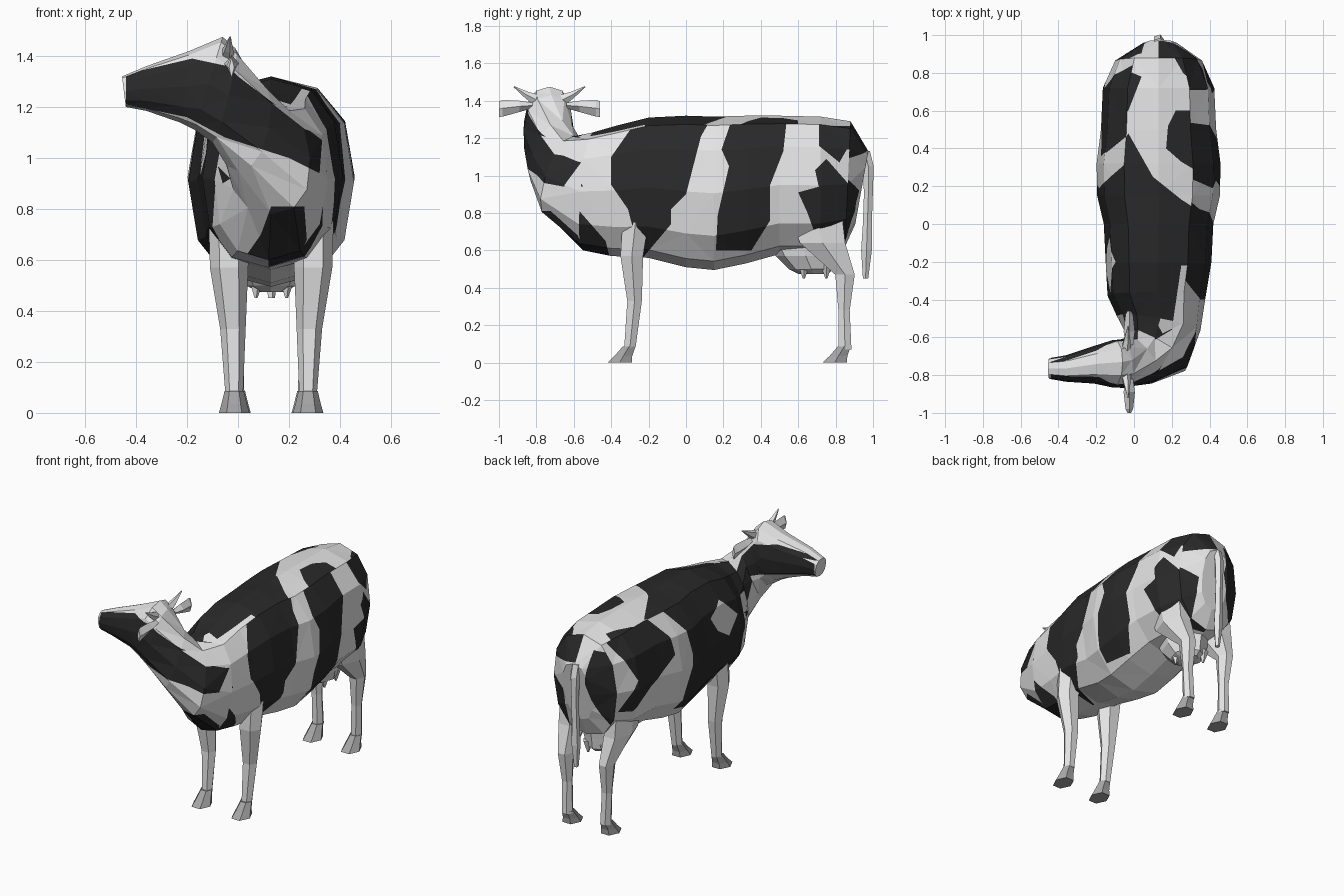
import bpy, bmesh, math
from mathutils import Vector as V

if "Cube" in bpy.data.objects:
    bpy.data.objects.remove(bpy.data.objects["Cube"])

CX, HY = 0.13, -0.73          # body centre line (x) and head centre line (y)


def material(name, c):
    m = bpy.data.materials.new(name)
    m.diffuse_color = (c, c, c, 1)
    m.use_nodes = True
    m.node_tree.nodes["Principled BSDF"].inputs["Base Color"].default_value = m.diffuse_color
    return m


WHITE = material("white hide", 0.78)
BLACK = material("black hide", 0.022)
HOOF = material("grey hoof", 0.38)


def ring(c, u, v, n, p=1.0):
    """Rounded cross-section around c, spanned by half axes u and v."""
    f = lambda t: math.copysign(abs(t) ** p, t) if abs(t) > 1e-6 else 0.0
    a = [2 * math.pi * i / n for i in range(n)]
    return [V(c) + V(u) * f(math.cos(t)) + V(v) * f(math.sin(t)) for t in a]


def loft(rings):
    bm = bmesh.new()
    rows = [[bm.verts.new(p) for p in r] for r in rings]
    n = len(rows[0])
    for a, b in zip(rows, rows[1:]):
        for i in range(n):
            bm.faces.new((a[i], a[(i + 1) % n], b[(i + 1) % n], b[i]))
    bm.faces.new(rows[0][::-1])
    bm.faces.new(rows[-1])
    bmesh.ops.recalc_face_normals(bm, faces=bm.faces)
    return bm


def finish(bm, name, *mats):
    me = bpy.data.meshes.new(name)
    bm.to_mesh(me)
    bm.free()
    for m in mats:
        me.materials.append(m)
    ob = bpy.data.objects.new(name, me)
    bpy.context.collection.objects.link(ob)
    return ob


# Body, neck and head: top point, bottom point, half width, yaw of each section
def trunk(y, top, bottom, w):
    return (CX, y, top), (CX, y, bottom), w, 0


sections = [
    ((CX + .01, .975, 1.13), (CX, .905, .74), .10, 0),
    ((CX, .88, 1.29), (CX, .85, .62), .23, 0),
    trunk(.72, 1.315, .58, .295), trunk(.5, 1.32, .58, .305),
    trunk(.32, 1.32, .53, .328), trunk(.15, 1.315, .495, .325),
    trunk(0, 1.32, .51, .29), trunk(-.2, 1.31, .56, .28),
    ((.12, -.36, 1.27), (.12, -.40, .57), .26, 0),
    ((.14, -.50, 1.23), (.12, -.55, .60), .225, -10),
    ((.11, -.60, 1.21), (.13, -.73, .78), .185, -28),
    ((.07, -.66, 1.29), (.00, -.78, .95), .135, -50),
    ((-.01, -.72, 1.43), (-.10, -.76, 1.06), .13, -82),
    ((-.06, -.73, 1.475), (-.17, -.75, 1.11), .125, -90),
    ((-.19, -.74, 1.42), (-.23, -.75, 1.14), .10, -90),
    ((-.36, -.765, 1.36), (-.36, -.765, 1.185), .07, -90),
    ((-.455, -.765, 1.32), (-.44, -.765, 1.2), .055, -90)]
rings = []
for t, b, w, yaw in sections:
    t, b, yaw = V(t), V(b), math.radians(yaw)
    rings.append(ring((t + b) / 2, V((math.cos(yaw), math.sin(yaw), 0)) * w,
                      (t - b) / 2, 12, 0.85))
body = loft(rings)
bmesh.ops.triangulate(body, faces=body.faces)

# Sort body faces into sides, so each patch is cut only into its own side
RIGHT, LEFT, TOP, FRONT, BACK, INNER = range(1, 7)
side = body.faces.layers.int.new("side")
for f in body.faces:
    c, n = f.calc_center_median(), f.normal
    if c.y < -.5 and n.y < -.25:
        s = FRONT
    elif c.y < -.6 and c.x < .08 and n.z < .6:
        s = INNER if n.x < .25 else 0
    elif n.z > .75:
        s = TOP if c.y > -.66 else 0
    elif c.y > .7 and n.y > .6:
        s = BACK
    else:
        s = RIGHT if n.x > 0 else LEFT
    f[side] = s


def inside(p, poly):
    hit = False
    for (x1, y1), (x2, y2) in zip(poly, poly[1:] + poly[:1]):
        if (y1 > p[1]) != (y2 > p[1]) and p[0] < x1 + (p[1] - y1) * (x2 - x1) / (y2 - y1):
            hit = not hit
    return hit


def patch(where, poly, colour=1):
    """Cut a polygon's outline into one side of the body and colour it."""
    drop = 0 if where in (RIGHT, LEFT) else 2 if where == TOP else 1
    i, j = [k for k in range(3) if k != drop]
    axis = V([float(k == drop) for k in range(3)])
    lo = [min(p[k] for p in poly) for k in (0, 1)]
    hi = [max(p[k] for p in poly) for k in (0, 1)]

    def overlaps(f):
        us, vs = [v.co[i] for v in f.verts], [v.co[j] for v in f.verts]
        return (f[side] == where and max(us) > lo[0] and min(us) < hi[0]
                and max(vs) > lo[1] and min(vs) < hi[1])

    for a, b in zip(poly, poly[1:] + poly[:1]):
        faces = [f for f in body.faces if overlaps(f)]
        geom = set(faces)
        for f in faces:
            geom.update(f.edges, f.verts)
        co, d = V((0, 0, 0)), V((0, 0, 0))
        co[i], co[j], d[i], d[j] = a[0], a[1], b[0] - a[0], b[1] - a[1]
        bmesh.ops.bisect_plane(body, geom=list(geom), dist=1e-5, plane_co=co,
                               plane_no=d.cross(axis).normalized())
    for f in body.faces:
        c = f.calc_center_median()
        if f[side] == where and inside((c[i], c[j]), poly):
            f.material_index = colour


# Right flank: shoulder band, middle band, haunch, rump, neck stripe, chest
patch(RIGHT, [(-.40, 1.10), (-.19, 1.4), (.19, 1.4), (.08, 1.21), (0, .90),
              (-.08, .82), (-.08, .74), (-.24, .55), (-.31, .82), (-.40, .95)])
patch(RIGHT, [(.19, 1.14), (.28, 1.4), (.55, 1.4), (.52, 1.13), (.45, .95),
              (.45, .76), (.35, .60), (.16, .60), (.17, .79), (.23, 1.05)])
patch(RIGHT, [(.60, .91), (.71, .94), (.69, 1.03), (.75, 1.09), (.90, .92),
              (.90, .75), (.86, .60), (.70, .66), (.65, .80)])
patch(RIGHT, [(.71, 1.16), (.71, 1.4), (1, 1.4), (1, 1.07), (.9, 1.14), (.86, 1.14), (.82, 1.07)])
patch(RIGHT, [(-.9, 1.25), (-.75, 1.11), (-.57, .98), (-.55, .94), (-.7, .97), (-.9, 1.12)])
patch(RIGHT, [(-.8, .81), (-.57, .81), (-.5, .73), (-.43, .65), (-.4, .53), (-.8, .53)])
# Left flank: shoulder with a white spot, hip
patch(LEFT, [(.40, 1.4), (.22, 1.14), (.19, .98), (.28, .63), (.01, .56), (-.15, .62),
             (-.40, .68), (-.5, .92), (-.62, 1.05), (-.7, 1.4)])
patch(LEFT, [(-.07, 1.1), (-.2, 1.17), (-.36, 1.02), (-.24, .93), (-.13, 1.0)], 0)
patch(LEFT, [(.84, 1.25), (.78, 1.4), (.55, 1.4), (.38, 1.16), (.36, 1.04),
             (.60, .92), (.74, .80), (.84, .82), (.72, 1.0)])
# Back line seen from above
patch(TOP, [(-.03, .48), (.10, .25), (.25, .13), (.45, 0), (.45, -.36), (.33, -.22),
            (.25, -.22), (.2, -.56), (.1, -.62), (-.07, -.58), (-.25, -.3),
            (-.25, .2), (-.1, .36)])
patch(TOP, [(.22, .6), (.38, .6), (.5, .4), (.5, .18), (.25, .33), (.17, .4), (.18, .52)])
patch(TOP, [(-.1, .84), (.04, .78), (-.03, .6), (-.1, .55), (-.2, .45), (-.2, .8)])
patch(TOP, [(.15, 1), (.22, .87), (.26, .8), (.35, .72), (.45, .7), (.4, 1)])
# Rump from behind
patch(BACK, [(-.15, .75), (-.12, 1.2), (.04, 1.22), (.07, 1.0), (.02, .85), (-.05, .72)])
patch(BACK, [(.13, 1.4), (.13, 1.14), (.4, 1.08), (.4, 1.4)])
patch(BACK, [(.25, .65), (.25, .92), (.4, 1.0), (.4, .6)])
# Face and neck stripe, chest, and the inner side of the head
patch(FRONT, [(-.44, 1.33), (-.35, 1.35), (-.18, 1.39), (-.04, 1.36), (0, 1.32),
              (.33, 1.07), (.32, .94), (.2, 1.0), (-.05, 1.08), (-.2, 1.16), (-.44, 1.21)])
patch(FRONT, [(.13, .81), (.26, .81), (.27, .68), (.22, .57), (.1, .54), (.02, .6), (.09, .7)])
patch(FRONT, [(-.25, 1.0), (-.16, .8), (-.05, .7), (-.1, .58), (-.25, .7)])
patch(FRONT, [(-.08, .97), (-.03, .92), (-.06, .90)])
patch(INNER, [(-.44, 1.33), (-.2, 1.38), (0, 1.36), (.15, 1.4), (.15, 1.1),
              (-.1, 1.17), (-.44, 1.22)])
finish(body, "body", WHITE, BLACK)


# Legs and hooves: (offset from centre, y, z, half x, half y) going down
front = [(.165, -.27, .75, .08, .08), (.165, -.29, .57, .075, .07),
         (.15, -.275, .33, .05, .045), (.145, -.30, .08, .035, .035)]
hind = [(.17, .68, .85, .07, .17), (.165, .73, .64, .08, .14),
        (.15, .85, .47, .05, .06), (.145, .845, .28, .035, .035), (.14, .85, .07, .035, .04)]
for label, levels, hoof_y in (("front", front, -.305), ("hind", hind, .845)):
    d = levels[-1][0]
    hoof = [(d, hoof_y, .085, .038, .04), (d, hoof_y - .03, .035, .05, .055),
            (d, hoof_y - .05, 0, .06, .075)]
    for s, hand in ((-1, "left"), (1, "right")):
        for part, rows, mat in (("leg", levels, WHITE), ("hoof", hoof, HOOF)):
            finish(loft([ring((CX + s * o, y, z), (hx, 0, 0), (0, hy, 0), 6)
                         for o, y, z, hx, hy in rows]), f"{label}_{part}_{hand}", mat)

# Tail
tail = [(.955, 1.13, .03), (.975, 1.05, .03), (.975, .9, .025), (.97, .75, .025),
        (.965, .6, .03), (.96, .45, .015)]
finish(loft([ring((CX, y, z), (r, 0, 0), (0, r, 0), 5) for y, z, r in tail]),
       "tail", WHITE)

# Udder with four teats
finish(loft([ring((CX, y, z), (rx, 0, 0), (0, ry, 0), 8)
             for y, z, rx, ry in ((.62, .68, .14, .2), (.64, .57, .13, .16),
                                  (.67, .50, .10, .12), (.68, .475, .05, .08))]),
       "udder", WHITE)
for s in (-1, 1):
    for y in (.63, .75):
        finish(loft([ring((CX + s * .06, y, z), (r, 0, 0), (0, r, 0), 5)
                     for z, r in ((.53, .035), (.45, .006))]), "teat", WHITE)

# Ears and horns, mirrored about the head
for s in (-1, 1):
    ear = [(.09, 1.375, .02, .015), (.16, 1.37, .03, .03), (.25, 1.36, .02, .045),
           (.27, 1.355, .01, .042)]
    finish(loft([ring((-.025, HY + s * o, z), (a, 0, 0), (0, 0, b), 4)
                 for o, z, a, b in ear]), "ear", WHITE)
    horn = [(.07, 1.405, .028), (.12, 1.43, .018), (.19, 1.475, .003)]
    finish(loft([ring((-.05 + o * .1, HY + s * o, z), (r, 0, 0), (0, -s * r * .5, r), 5)
                 for o, z, r in horn]), "horn", WHITE)
